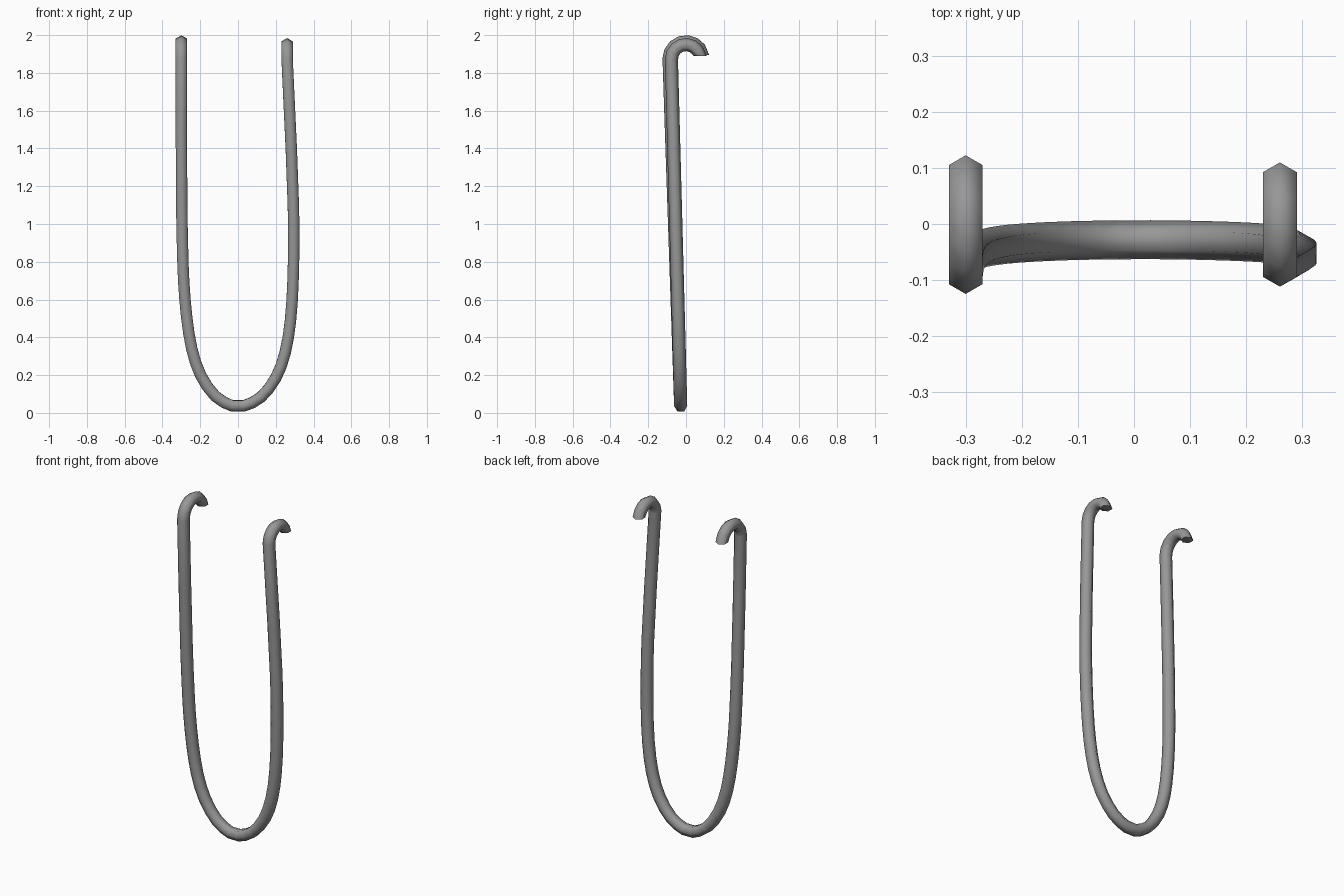
import bpy, bmesh, math
from mathutils import Vector

if "Cube" in bpy.data.objects:
    bpy.data.objects.remove(bpy.data.objects["Cube"])

R = 0.0347      # hexagon corner radius
SIDES = 6


def leg_y(z, top):
    """Legs lean forward from the bottom bend to the hook."""
    return -0.027 + (top + 0.027) * min(z / 1.87, 1)


def hook(x, r, cz, n=7):
    """Hook arc in the yz plane, from its free tip round to the leg."""
    a0, a1 = math.radians(13), math.radians(180)
    return [Vector((x, r * math.cos(a0 + (a1 - a0) * i / n),
                    cz + r * math.sin(a0 + (a1 - a0) * i / n))) for i in range(n + 1)]


def rounded(pts):
    """Add a smooth midpoint to each long segment of the bend."""
    out = list(pts[:2])
    for a, b, c, d in zip(pts, pts[1:], pts[2:], pts[3:]):
        if (c - b).length > 0.09:
            out.append((9 * (b + c) - a - d) / 16)
        out.append(c)
    return out + [pts[-1]]


# centreline of the U seen from the front (x, z)
left = [(-0.30, 1.5), (-0.298, 1.1), (-0.293, 0.85), (-0.287, 0.69), (-0.272, 0.51),
        (-0.245, 0.34), (-0.198, 0.2), (-0.12, 0.088), (-0.03, 0.037)]
right = [(0.03, 0.037), (0.12, 0.082), (0.2, 0.185), (0.25, 0.32), (0.278, 0.49),
         (0.291, 0.69), (0.295, 0.9), (0.293, 1.1), (0.282, 1.4)]

loop = [Vector((x, leg_y(z, -0.09), z)) for x, z in left]
loop += [Vector((x, leg_y(z, -0.077), z)) for x, z in right]
path = hook(-0.30, 0.09, 1.875) + rounded(loop) + hook(0.26, 0.077, 1.873)[::-1]

# sweep a hexagon along the path with a twist-free frame
bm = bmesh.new()
rings, prev_t = [], None
side = Vector((1, 0, 0))
last = len(path) - 1
for i, p in enumerate(path):
    din = (p - path[max(i - 1, 0)]).normalized()
    dout = (path[min(i + 1, last)] - p).normalized()
    t = (din + dout).normalized()
    if i == 0:              # hook tips are cut nearly level
        t = Vector((0, 0, 1))
    elif i == last:
        t = Vector((0, 0, -1))
    if prev_t:
        side = prev_t.rotation_difference(t) @ side
    side = (side - t * side.dot(t)).normalized()
    up = t.cross(side)
    rings.append([bm.verts.new(p + R * (up * math.cos(k * math.tau / SIDES)
                                        + side * math.sin(k * math.tau / SIDES)))
                  for k in range(SIDES)])
    prev_t = t
for a, b in zip(rings, rings[1:]):
    for k in range(SIDES):
        j = (k + 1) % SIDES
        bm.faces.new((a[k], a[j], b[j], b[k]))
bm.faces.new(rings[0])
bm.faces.new(rings[-1])
bmesh.ops.recalc_face_normals(bm, faces=bm.faces)

mesh = bpy.data.meshes.new("hanging_loop")
bm.to_mesh(mesh)
bm.free()
obj = bpy.data.objects.new("hanging_loop", mesh)
bpy.context.collection.objects.link(obj)

# dark grey metal
metal = bpy.data.materials.new("dark_metal")
metal.diffuse_color = (0.31, 0.31, 0.31, 1)
metal.use_nodes = True
metal.node_tree.nodes["Principled BSDF"].inputs["Base Color"].default_value = metal.diffuse_color
mesh.materials.append(metal)

# smooth sides, crisp end caps
bpy.context.view_layer.objects.active = obj
obj.select_set(True)
bpy.ops.object.shade_smooth_by_angle(angle=math.radians(70))
